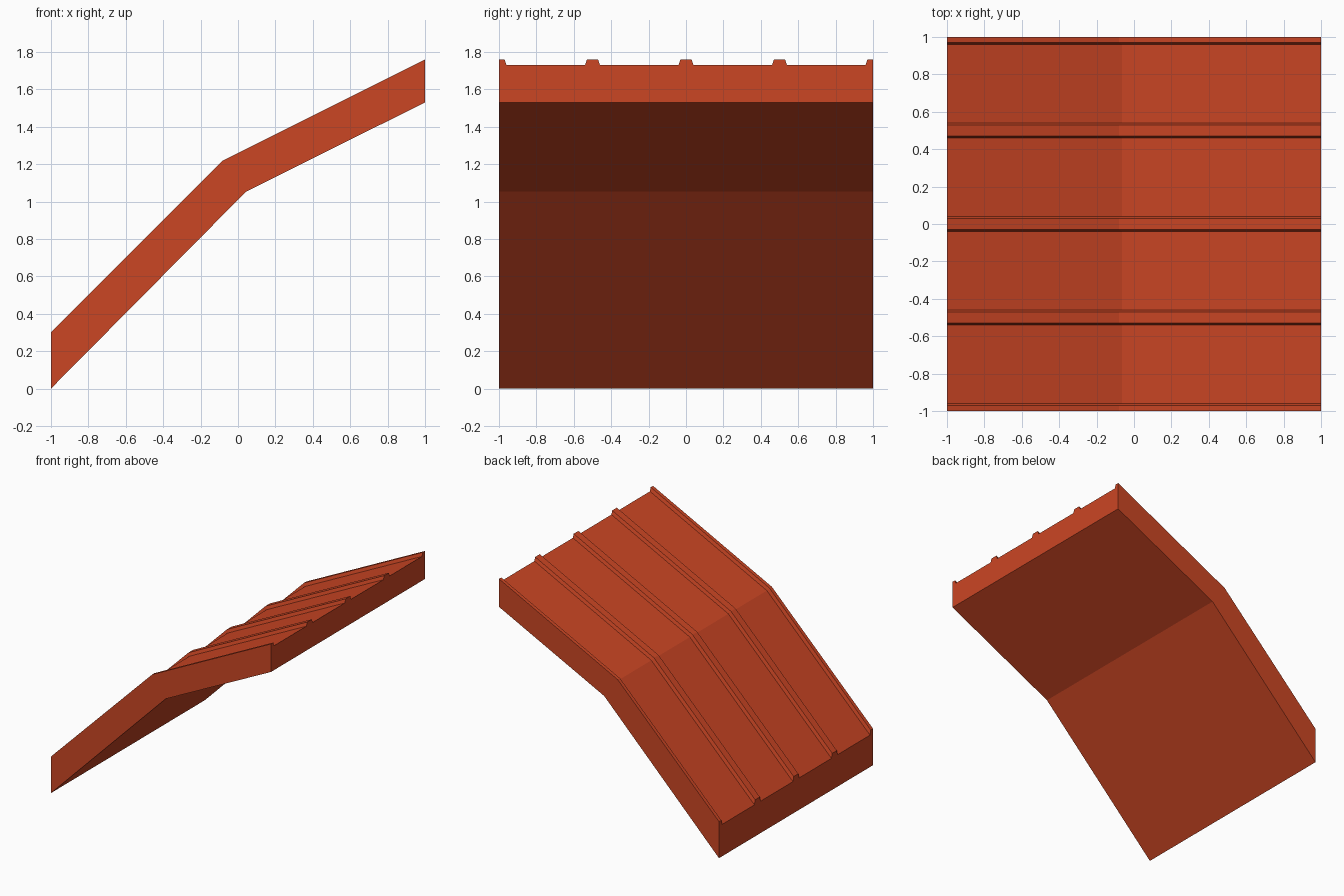
import bpy
import bmesh

cube = bpy.data.objects.get("Cube")
if cube:
    bpy.data.objects.remove(cube, do_unlink=True)

# Red-orange roof paint
paint = bpy.data.materials.new("red_orange_roof")
paint.use_nodes = True
colour = (0.60, 0.061, 0.0175, 1)
paint.diffuse_color = colour
paint.node_tree.nodes["Principled BSDF"].inputs["Base Color"].default_value = colour

# Side profile (x, z) at low end, bend and high end, for each layer
LAYERS = {
    "underside": [(-1, 0), (0.043, 1.053), (1, 1.53)],
    "panel": [(-1, 0.262), (-0.063, 1.199), (1, 1.73)],
    "rib": [(-1, 0.30), (-0.08, 1.22), (1, 1.76)],
}
RIB_TOP, RIB_BASE = 0.03, 0.04

# Cross-section outline: ribs every half unit, the outer two cut at the edges
section = [(-1, "underside")]
for i in range(5):
    centre = -1 + i * 0.5
    for offset, layer in ((-RIB_BASE, "panel"), (-RIB_TOP, "rib"),
                          (RIB_TOP, "rib"), (RIB_BASE, "panel")):
        y = centre + offset
        if abs(y) < 1:
            section.append((y, layer))
    if abs(centre) == 1:
        edge = (centre, "rib")
        section.insert(1, edge) if centre < 0 else section.append(edge)
section.append((1, "underside"))

# Loft the section along the bent slope and cap both ends
bm = bmesh.new()
rings = []
for station in range(3):
    ring = []
    for y, layer in section:
        x, z = LAYERS[layer][station]
        ring.append(bm.verts.new((x, y, z)))
    rings.append(ring)
count = len(section)
for a, b in zip(rings, rings[1:]):
    for i in range(count):
        j = (i + 1) % count
        bm.faces.new((a[i], a[j], b[j], b[i]))
bm.faces.new(rings[0])
bm.faces.new(rings[-1])
bmesh.ops.recalc_face_normals(bm, faces=bm.faces)

mesh = bpy.data.meshes.new("ribbed_roof_panel")
bm.to_mesh(mesh)
bm.free()
mesh.materials.append(paint)
roof = bpy.data.objects.new("ribbed_roof_panel", mesh)
bpy.context.collection.objects.link(roof)
